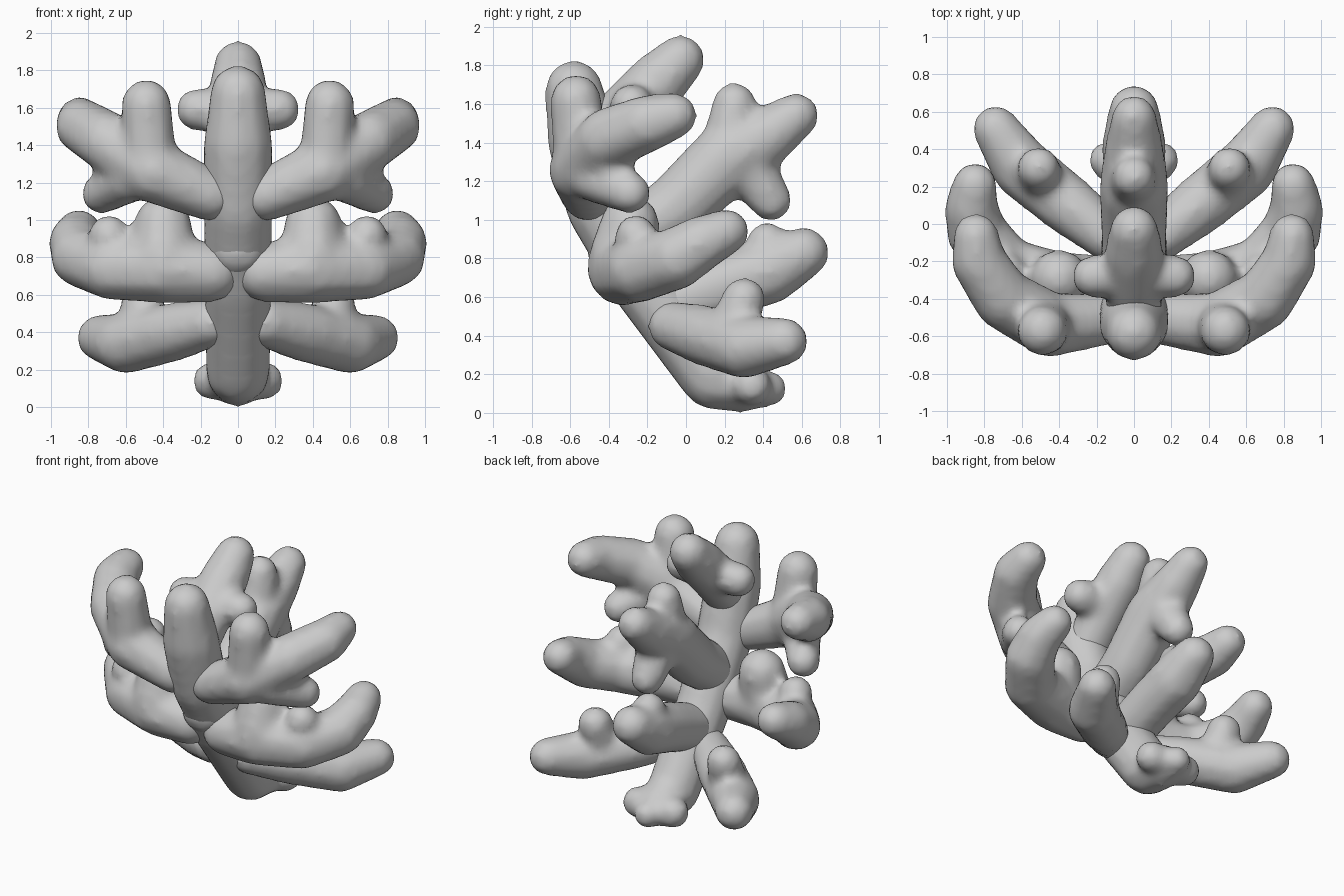
import bpy, bmesh
from mathutils import Vector

if "Cube" in bpy.data.objects:
    bpy.data.objects.remove(bpy.data.objects["Cube"])


def capsule(a, b):
    """Tapered round-ended limb: hull around two balls (x, y, z, radius)."""
    ball = bmesh.new()
    bmesh.ops.create_icosphere(ball, subdivisions=2, radius=1)
    unit = [v.co.copy() for v in ball.verts]
    ball.free()
    part = bmesh.new()
    for p in (a, b):
        for c in unit:
            part.verts.new(Vector(p[:3]) + c * (p[3] + 0.012))
    bmesh.ops.convex_hull(part, input=list(part.verts))
    loose = [v for v in part.verts if not v.link_faces]
    bmesh.ops.delete(part, geom=loose, context="VERTS")
    bmesh.ops.recalc_face_normals(part, faces=list(part.faces))
    return part


def branch(name, paths, mirror=False):
    """Limbs along the given paths, blended into one smooth skin."""
    bm = bmesh.new()
    for path in paths:
        for a, b in zip(path, path[1:]):
            part = capsule(a, b)
            tmp = bpy.data.meshes.new("part")
            part.to_mesh(tmp)
            part.free()
            bm.from_mesh(tmp)
            bpy.data.meshes.remove(tmp)
    me = bpy.data.meshes.new(name)
    bm.to_mesh(me)
    bm.free()
    ob = bpy.data.objects.new(name, me)
    bpy.context.collection.objects.link(ob)
    rm = ob.modifiers.new("blend", "REMESH")
    rm.mode = "VOXEL"
    rm.voxel_size = 0.028
    rm.use_smooth_shade = True
    sm = ob.modifiers.new("soften", "SMOOTH")
    sm.factor = 0.5
    sm.iterations = 8
    if mirror:
        mi = ob.modifiers.new("mirror", "MIRROR")
        mi.use_mirror_merge = False
    return ob


def mid(*yzr):
    """Path in the centre plane from (y, z, radius) triples."""
    return [(0, y, z, r) for y, z, r in yzr]


# Leaning trunk with small knobs round its foot
branch("trunk", [
    mid((.30, .14, .13), (.14, .19, .165), (-.2, .66, .175), (-.44, 1.08, .18),
        (-.53, 1.4, .18), (-.58, 1.68, .14)),
    mid((.28, .14, .1), (.43, .125, .085)),
    [(-.14, .34, .14, .095), (.14, .34, .14, .095)],
])

# Upper centre branch with side knobs
branch("upper_branch", [
    mid((-.5, 1.33, .14), (-.32, 1.54, .15), (-.16, 1.7, .15), (-.03, 1.83, .12)),
    [(-.22, -.28, 1.59, .105), (.22, -.28, 1.59, .105)],
])

# Middle centre branch with three tips
branch("middle_branch", [
    mid((-.35, .85, .16), (-.05, 1.06, .17), (.2, 1.31, .18), (.4, 1.42, .15), (.57, 1.54, .11)),
    mid((.22, 1.35, .14), (.25, 1.6, .105)),
    mid((.3, 1.3, .14), (.44, 1.1, .1)),
])

# Lower centre branch with one upward knob
branch("lower_branch", [
    mid((-.1, .55, .15), (.2, .66, .16), (.42, .73, .165), (.61, .83, .125)),
    mid((.4, .75, .11), (.42, .88, .1)),
])

# Upper side branches, with knobs above and below
branch("upper_side_branches", [
    [(.15, -.51, 1.13, .13), (.45, -.54, 1.26, .165), (.7, -.4, 1.42, .155),
     (.83, -.2, 1.5, .14), (.845, -.06, 1.54, .11)],
    [(.47, -.54, 1.3, .14), (.49, -.57, 1.62, .125)],
    [(.58, -.48, 1.22, .12), (.73, -.29, 1.14, .1)],
], mirror=True)

# Middle side branches, curling backwards
branch("middle_side_branches", [
    [(.14, -.33, .72, .15), (.4, -.33, .74, .175), (.68, -.24, .74, .16),
     (.84, -.05, .8, .155), (.87, .08, .88, .135), (.85, .21, .94, .11)],
    [(.4, -.33, .8, .17), (.4, -.29, .98, .145)],
    [(.67, -.24, .78, .11), (.69, -.26, .92, .1)],
], mirror=True)

# Lower side branches, spreading backwards
branch("lower_side_branches", [
    [(.14, -.07, .45, .12), (.35, .1, .4, .15), (.6, .3, .34, .155), (.74, .51, .37, .115)],
    [(.5, .23, .4, .12), (.51, .3, .59, .105)],
], mirror=True)
